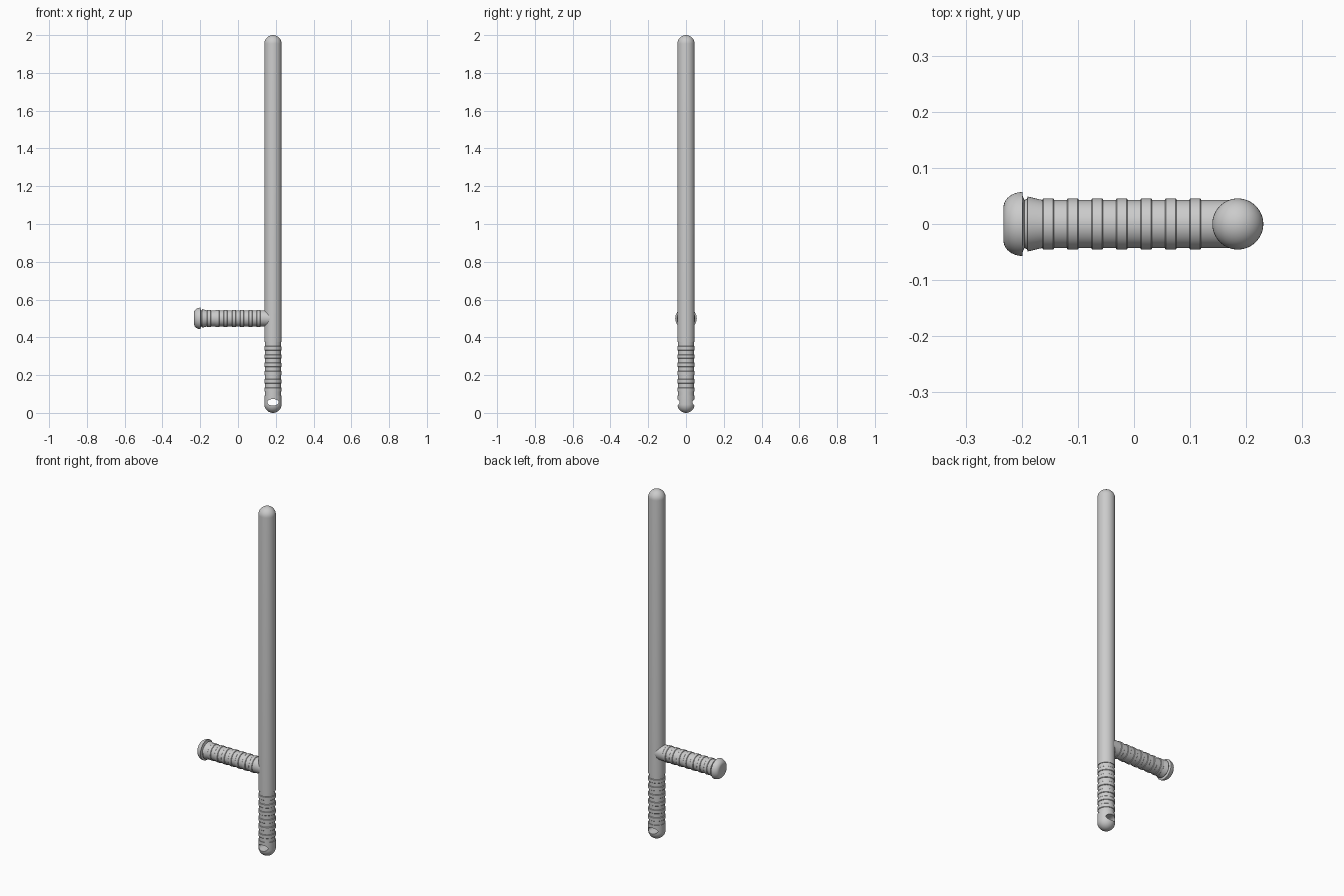
import bpy, bmesh, math
from mathutils import Matrix, Vector

if "Cube" in bpy.data.objects:
    bpy.data.objects.remove(bpy.data.objects["Cube"])

SHAFT_X, SHAFT_R = 0.185, 0.0455


def smooth(obj):
    bpy.ops.object.select_all(action='DESELECT')
    obj.select_set(True)
    bpy.context.view_layer.objects.active = obj
    bpy.ops.object.shade_smooth_by_angle(angle=math.radians(32))


def lathe(name, profile, matrix, sides=64):
    """Revolve (radius, height) points about z; end points close on the axis."""
    bm = bmesh.new()
    verts = [bm.verts.new((r, 0, h)) for r, h in profile]
    edges = [bm.edges.new(p) for p in zip(verts, verts[1:])]
    bmesh.ops.spin(bm, geom=verts + edges, cent=(0, 0, 0), axis=(0, 0, 1),
                   angle=math.tau, steps=sides, use_merge=True)
    bmesh.ops.remove_doubles(bm, verts=bm.verts, dist=1e-5)
    bmesh.ops.recalc_face_normals(bm, faces=bm.faces)
    bm.transform(matrix)
    mesh = bpy.data.meshes.new(name)
    bm.to_mesh(mesh)
    bm.free()
    obj = bpy.data.objects.new(name, mesh)
    bpy.context.collection.objects.link(obj)
    return obj


def arc(rx, rz, centre_r, centre_z, a0, a1, n=10):
    pts = []
    for i in range(n + 1):
        a = math.radians(a0 + (a1 - a0) * i / n)
        pts.append((max(0.0, centre_r + rx * math.cos(a)), centre_z + rz * math.sin(a)))
    return pts


def ring(r_low, r_high, centre, width):
    a, b, c = centre - width / 2, centre + width / 2, 0.002
    return [(r_low, a), (r_high - c, a), (r_high, a + c),
            (r_high, b - c), (r_high - c, b), (r_low, b)]


# Long shaft with domed ends and a ribbed lower grip
profile = arc(SHAFT_R, SHAFT_R, 0, SHAFT_R, -90, 0)
pitch, groove, low = 0.0437, 0.0215, 0.042
profile += [(SHAFT_R, 0.091), (low, 0.091)]
for i in range(6):
    profile += ring(low, SHAFT_R, 0.091 + groove + pitch * i + (pitch - groove) / 2, pitch - groove)
profile += [(low, 0.375), (SHAFT_R, 0.375)]
profile += arc(SHAFT_R, SHAFT_R, 0, 2 - SHAFT_R, 0, 90)
shaft = lathe("shaft", profile, Matrix.Translation((SHAFT_X, 0, 0)))

# Oval strap hole through the butt of the shaft
cut_matrix = (Matrix.Translation((SHAFT_X, 0, 0.056))
              @ Matrix.Rotation(math.pi / 2, 4, 'X')
              @ Matrix.Diagonal(Vector((0.03, 0.0175, 1, 1))))
cutter = lathe("strap_hole_cutter", [(0, -0.1), (1, -0.1), (1, 0.1), (0, 0.1)], cut_matrix, 40)
cutter.hide_render = True
hole = shaft.modifiers.new("strap_hole", 'BOOLEAN')
hole.operation, hole.solver, hole.object = 'DIFFERENCE', 'EXACT', cutter
bpy.context.view_layer.objects.active = shaft
bpy.ops.object.modifier_apply(modifier=hole.name)
bpy.data.objects.remove(cutter)
smooth(shaft)

# Side handle: rounded knob, ribbed grip, root buried in the shaft
profile = [(0, -0.2325)] + arc(0.027, 0.034, 0.030, -0.1985, -90, 0)
profile += [(0.050, -0.1985)] + arc(-0.006, 0.006, 0.049, -0.1955, 0, 90, 4)
for i in range(7):
    profile += ring(0.0428, 0.0458, -0.153 + pitch * i, 0.021)
profile += [(0.0428, SHAFT_X), (0, SHAFT_X)]
handle = lathe("side_handle", profile,
               Matrix.Translation((0, 0, 0.5)) @ Matrix.Rotation(math.pi / 2, 4, 'Y'))
smooth(handle)
